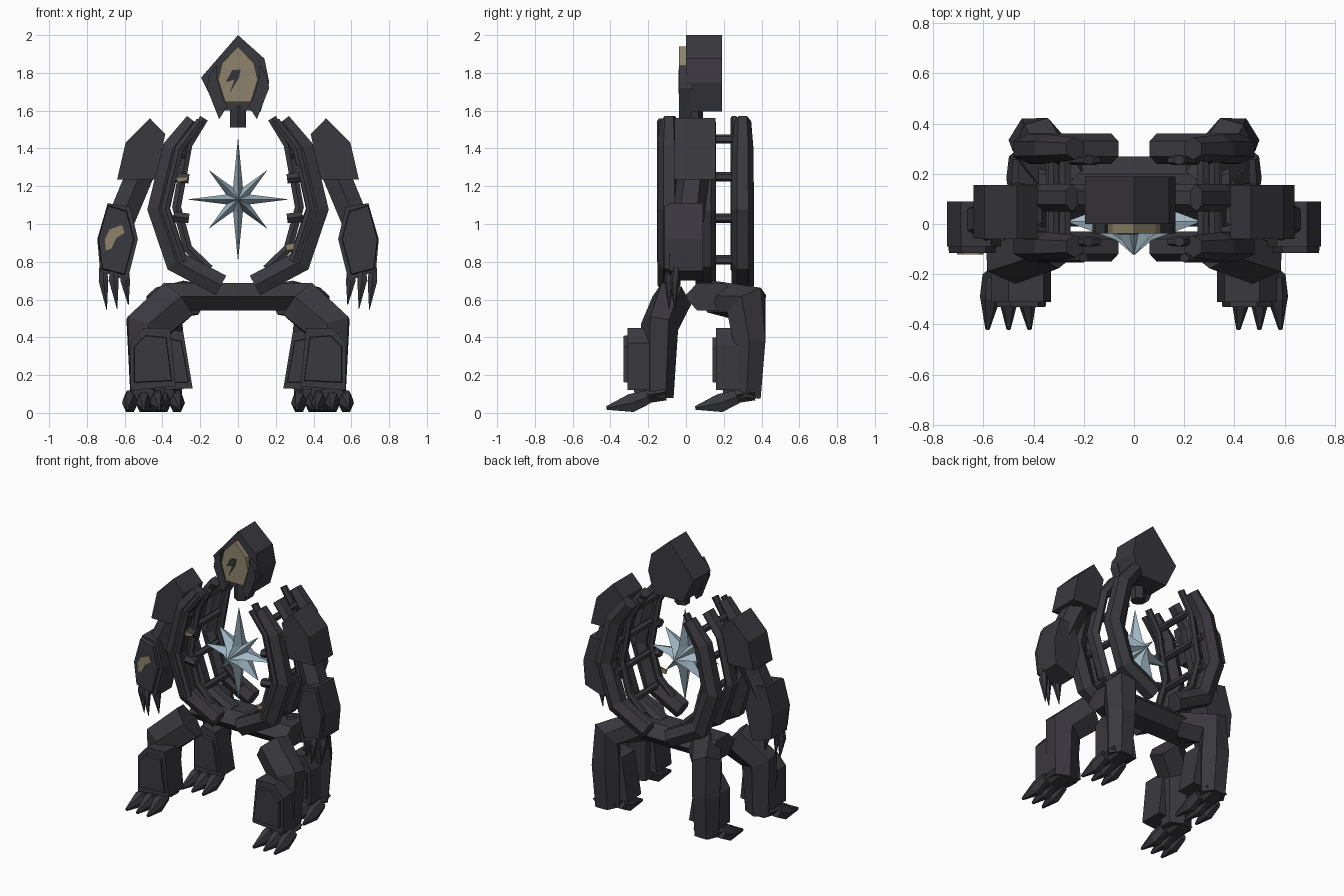
import bpy, bmesh, math
from mathutils import Vector

if "Cube" in bpy.data.objects:
    bpy.data.objects.remove(bpy.data.objects["Cube"])


def material(name, rgb):
    m = bpy.data.materials.new(name)
    m.diffuse_color = (*rgb, 1)
    m.use_nodes = True
    m.node_tree.nodes["Principled BSDF"].inputs["Base Color"].default_value = m.diffuse_color
    return m


STONE = material("dark_stone", (0.042, 0.040, 0.049))
SHADE = material("deep_stone", (0.036, 0.034, 0.041))
TAN = material("tan_bone", (0.27, 0.23, 0.15))
ICE = material("pale_blue_crystal", (0.38, 0.51, 0.59))


def finish(name, bm, mat):
    bmesh.ops.recalc_face_normals(bm, faces=bm.faces)
    me = bpy.data.meshes.new(name)
    bm.to_mesh(me)
    bm.free()
    me.materials.append(mat)
    ob = bpy.data.objects.new(name, me)
    bpy.context.collection.objects.link(ob)
    return ob


def prism(name, pts, y0, y1, mat=STONE, s=1, inset=1.0):
    """Front-view (x, z) outline extruded along y; front face may shrink."""
    bm = bmesh.new()
    cx = sum(p[0] for p in pts) / len(pts)
    cz = sum(p[1] for p in pts) / len(pts)
    a = [bm.verts.new((s * (cx + (x - cx) * inset), y0, cz + (z - cz) * inset)) for x, z in pts]
    b = [bm.verts.new((s * x, y1, z)) for x, z in pts]
    bm.faces.new(a)
    bm.faces.new(b)
    for i in range(len(pts)):
        j = (i + 1) % len(pts)
        bm.faces.new((a[i], a[j], b[j], b[i]))
    return finish(name, bm, mat)


def tube(name, path, radii, ref=(0, 1, 0), mat=STONE, s=1, sides=6):
    """Faceted bar along a path; radii = (along ref, across), optional per-point scale in path[i][3]."""
    bm = bmesh.new()
    P = [Vector(p[:3]) for p in path]
    k = [p[3] if len(p) > 3 else 1 for p in path]
    rings = []
    for i, p in enumerate(P):
        d0 = (p - P[i - 1]).normalized() if i else (P[1] - p).normalized()
        d1 = (P[i + 1] - p).normalized() if i < len(P) - 1 else d0
        t = (d0 + d1).normalized()
        miter = 1 / max(0.6, t.dot(d1))
        u = Vector(ref)
        u = (u - t * u.dot(t)).normalized()
        v = t.cross(u)
        ring = []
        for n in range(sides):
            a = math.tau * n / sides
            q = p + k[i] * (u * math.cos(a) * radii[0] + v * math.sin(a) * radii[1] * 1.12 * miter)
            ring.append(bm.verts.new((s * q.x, q.y, q.z)))
        rings.append(ring)
    for r, q in zip(rings, rings[1:]):
        for i in range(sides):
            j = (i + 1) % sides
            bm.faces.new((r[i], r[j], q[j], q[i]))
    bm.faces.new(rings[0])
    bm.faces.new(rings[-1])
    return finish(name, bm, mat)


# head block, mandibles, face plate, eye slash, neck
prism("head", [(0, 2), (.14, 1.875), (.165, 1.75), (.12, 1.595), (.06, 1.6), (-.07, 1.6), (-.11, 1.6),
               (-.195, 1.775)], 0, .19)
prism("face_block", [(0, 1.94), (.085, 1.85), (.105, 1.765), (.068, 1.645), (-.068, 1.645), (-.105, 1.765),
                     (-.085, 1.85)], -.037, 0, TAN)
prism("eye_slash", [(-.065, 1.75), (-.03, 1.815), (.014, 1.818), (.005, 1.775), (-.045, 1.69), (-.02, 1.765)],
      -.041, -.036, SHADE)
for s in (1, -1):
    prism("mandible", [(.115, 1.84), (.155, 1.78), (.165, 1.72), (.10, 1.555), (.055, 1.625), (.075, 1.65),
                       (.110, 1.765)], -.038, .03, s=s)
tube("neck", [(0, .04, 1.51), (0, .04, 1.63)], (.05, .045), mat=SHADE)

# crystal star: eight ridged points around a raised centre
bm = bmesh.new()


def star_vert(n, r, y):
    a = math.tau * n / 16
    return bm.verts.new((r * math.cos(a), y, 1.13 + r * math.sin(a)))


tips = [star_vert(n, .22 if n % 4 else (.33 if n % 8 else .27), .01) for n in range(0, 16, 2)]
valleys = [star_vert(n, .068, .01) for n in range(1, 16, 2)]
for side in (-1, 1):
    ridges = [star_vert(n, .07, .01 + side * .075) for n in range(0, 16, 2)]
    apex = bm.verts.new((0, .005 + side * .13, 1.13))
    for i in range(8):
        j = (i + 1) % 8
        bm.faces.new((tips[i], valleys[i], ridges[i]))
        bm.faces.new((tips[j], ridges[j], valleys[i]))
        bm.faces.new((ridges[i], valleys[i], apex))
        bm.faces.new((valleys[i], ridges[j], apex))
finish("crystal_star", bm, ICE)

# pelvis beam
tube("pelvis", [(-.38, .13, .615), (.38, .13, .615)], (.14, .075))

RIB = [(.235, 1.545, .75), (.345, 1.40, .95), (.42, 1.08, 1), (.325, .80, 1), (.09, .675, 1)]
RAIL = [(.180, 1.56), (.265, 1.42), (.325, 1.09), (.265, .87), (.15, .76)]

for s in (1, -1):
    # rib cage: deep front and back ribs, slim middle rib, inner rails and cross bars
    for y, dy in ((-.09, .02), (.3, -.045)):
        tube("rib", [(x, y, z, k) for x, z, k in RIB], (.06, .06), s=s)
        tube("rib_rail", [(x, y + dy, z) for x, z in RAIL], (.02, .024), s=s)
    tube("middle_rib", [(x + .012, .105, z - .006) for x, z, k in RIB], (.055, .032), s=s)
    tube("rib_ridge", [(x - .035, -.135, z) for x, z, k in RIB[:4]], (.018, .022), s=s)
    for x, z in ((.275, 1.45), (.32, 1.25), (.33, 1.03), (.275, .81)):
        tube("cross_bar", [(x, -.1, z), (x, .31, z)], (.025, .022), ref=(0, 0, 1), s=s)
    for x, z in ((.28, 1.37), (.26, 1.24), (.26, 1.03)):
        tube("rib_knob", [(x, -.09, z), (x + .08, -.09, z + .01)], (.035, .026), s=s)

    # arm: shoulder plate, upper arm, forearm and claws
    prism("shoulder", [(.467, 1.56), (.385, 1.475), (.44, 1.235), (.64, 1.235), (.595, 1.43)], -.06, .155, s=s)
    tube("upper_arm", [(.43, .05, 1.42), (.52, .04, 1.26), (.62, .01, 1.02)], (.085, .075), s=s)
    prism("forearm", [(.69, 1.11), (.57, 1.09), (.53, .92), (.585, .70), (.73, .75), (.745, .92)],
          -.09, .09, s=s)
    prism("forearm_plate", [(.69, 1.10), (.59, 1.07), (.55, .92), (.60, .73), (.72, .76), (.74, .92)],
          -.115, -.09, s=s, inset=.97)
    for x, y, tip in ((.715, -.05, .545), (.66, -.08, .55), (.60, -.05, .57)):
        tube("hand_claw", [(x, y, .77, .8), (x - .003, y - .01, .70, 1), (x - .02, y - .01, tip, .05)],
             (.026, .026), s=s)

    # legs: outer front pair and inner rear pair
    tube("front_leg", [(.325, -.075, .595, 1.02), (.48, -.14, .455, .95), (.48, -.15, .08, .8)],
         (.105, .115), ref=(0, 1, 0), s=s)
    tube("rear_leg", [(.25, .16, .61), (.39, .32, .58), (.395, .335, .38), (.39, .32, .08, .88)],
         (.105, .088), ref=(1, 0, 0), s=s)
    prism("front_shin", [(.36, .45), (.50, .45), (.57, .37), (.57, .12), (.33, .14)], -.31, -.14, s=s)
    prism("front_shin_plate", [(.38, .40), (.49, .41), (.55, .35), (.55, .16), (.35, .17)], -.33, -.31,
          s=s, inset=.98)
    prism("rear_shin", [(.29, .43), (.40, .45), (.46, .36), (.46, .12), (.24, .13)], .16, .31, s=s)
    prism("rear_shin_plate", [(.30, .38), (.39, .40), (.44, .34), (.44, .16), (.26, .16)], .14, .16,
          s=s, inset=.98)

    # feet: ankle block and splayed wedge toes
    for name, cx, y in (("front", .50, -.17), ("rear", .395, .30)):
        tube(name + "_ankle", [(cx, y + .06, .11), (cx, y - .10, .085)], (.085, .045), ref=(1, 0, 0), s=s)
        for d in (-1, 0, 1):
            x = cx + d * .072
            tube(name + "_toe", [(x, y - .03, .085, .75), (x, y - .12, .052, 1), (x + d * .012, y - .25, .026, .2)],
                 (.042, .05), ref=(1, 0, 0), s=s)

# tan weathered patches
prism("forearm_patch", [(-.705, .92), (-.68, .97), (-.615, .995), (-.60, .955), (-.645, .925), (-.67, .87),
                        (-.70, .86)], -.121, -.114, TAN)
prism("rib_patch_upper", [(-.33, 1.25), (-.26, 1.25), (-.27, 1.23), (-.32, 1.22)], -.132, -.124, TAN)
prism("rib_patch_lower", [(.25, .89), (.30, .90), (.29, .865), (.26, .86)], -.15, -.142, TAN)
